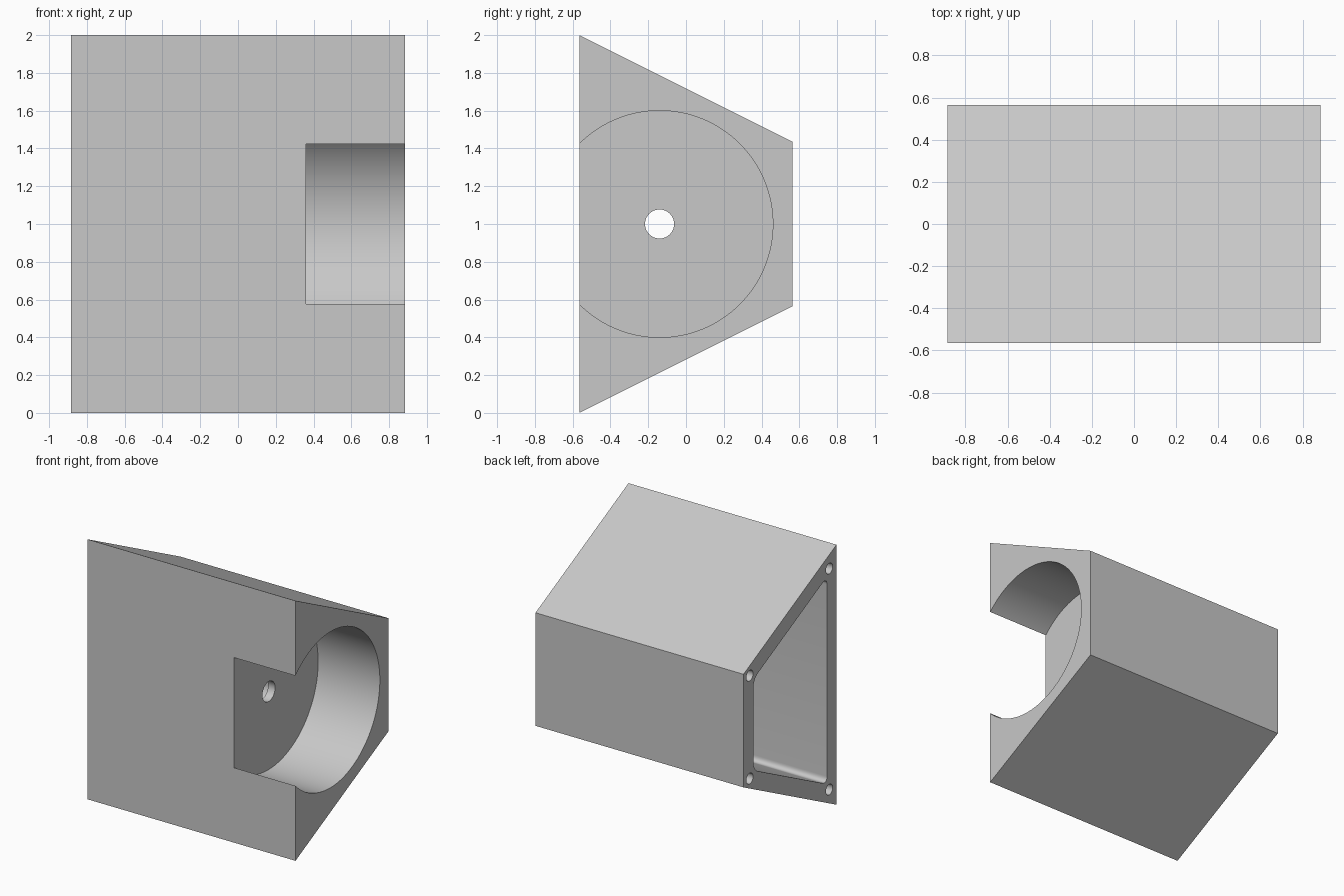
import bpy, bmesh, math
from mathutils import Matrix

default = bpy.data.objects.get("Cube")
if default:
    bpy.data.objects.remove(default)

HALF_X, FRONT, BACK = 0.885, -0.565, 0.565   # outer limits
SLOPE = 0.5                                  # slant of top and bottom
MOTOR_Y, MID_Z = -0.14, 1.0                  # axis of the round recess
RECESS_X, WALL = 0.36, 0.06                  # recess floor, dividing wall

grey = bpy.data.materials.new("light_grey")
grey.use_nodes = True
colour = (0.58, 0.58, 0.58, 1)
grey.diffuse_color = colour
grey.node_tree.nodes["Principled BSDF"].inputs["Base Color"].default_value = colour


def make_object(name, bm):
    bmesh.ops.recalc_face_normals(bm, faces=bm.faces)
    mesh = bpy.data.meshes.new(name)
    bm.to_mesh(mesh)
    bm.free()
    mesh.materials.append(grey)
    obj = bpy.data.objects.new(name, mesh)
    bpy.context.collection.objects.link(obj)
    return obj


def trapezoid(name, x0, x1, y0, y1, inset=0, radius=0):
    """Prism along x, taller at the front, with optional rounded long edges."""
    def half(y):
        return 1 - inset - SLOPE * (y - FRONT)
    profile = [(y0, MID_Z - half(y0)), (y1, MID_Z - half(y1)),
               (y1, MID_Z + half(y1)), (y0, MID_Z + half(y0))]
    bm = bmesh.new()
    face = bm.faces.new([bm.verts.new((x0, y, z)) for y, z in profile])
    ext = bmesh.ops.extrude_face_region(bm, geom=[face])
    moved = [v for v in ext["geom"] if isinstance(v, bmesh.types.BMVert)]
    bmesh.ops.translate(bm, verts=moved, vec=(x1 - x0, 0, 0))
    if radius:
        long_edges = [e for e in bm.edges
                      if abs(e.verts[0].co.x - e.verts[1].co.x) > 0.1]
        bmesh.ops.bevel(bm, geom=long_edges, offset=radius, segments=8,
                        profile=0.5, affect='EDGES')
    return make_object(name, bm)


def cylinder(name, x0, x1, y, z, radius, sides):
    """Cylinder along x."""
    bm = bmesh.new()
    place = Matrix.Translation(((x0 + x1) / 2, y, z)) @ Matrix.Rotation(math.pi / 2, 4, 'Y')
    bmesh.ops.create_cone(bm, cap_ends=True, segments=sides, radius1=radius,
                          radius2=radius, depth=x1 - x0, matrix=place)
    return make_object(name, bm)


# Outer body
housing = trapezoid("housing", -HALF_X, HALF_X, FRONT, BACK)

# Hollow, round recess and shaft hole
cutters = [
    trapezoid("hollow_cutter", -HALF_X - 0.1, RECESS_X - WALL,
              FRONT + 0.115, BACK - 0.12, inset=0.145, radius=0.06),
    cylinder("recess_cutter", RECESS_X, HALF_X + 0.1, MOTOR_Y, MID_Z, 0.6, 128),
    cylinder("shaft_hole_cutter", RECESS_X - WALL - 0.1, RECESS_X + 0.1,
             MOTOR_Y, MID_Z, 0.077, 48),
]

# Blind screw holes at the corners of the open end
for y, dz in ((0.49, 0.396), (-0.478, 0.85)):
    for side in (-1, 1):
        cutters.append(cylinder("screw_hole_cutter", -HALF_X - 0.1, -HALF_X + 0.3,
                                y, MID_Z + side * dz, 0.041, 32))

# Cut every opening, then drop the cutters
bpy.context.view_layer.objects.active = housing
for cutter in cutters:
    cutter.hide_render = True
    mod = housing.modifiers.new(cutter.name, 'BOOLEAN')
    mod.operation = 'DIFFERENCE'
    mod.solver = 'EXACT'
    mod.object = cutter
    bpy.ops.object.modifier_apply(modifier=mod.name)
    bpy.data.objects.remove(cutter)

bpy.ops.object.select_all(action='DESELECT')
housing.select_set(True)
bpy.ops.object.shade_smooth_by_angle(angle=math.radians(25))
